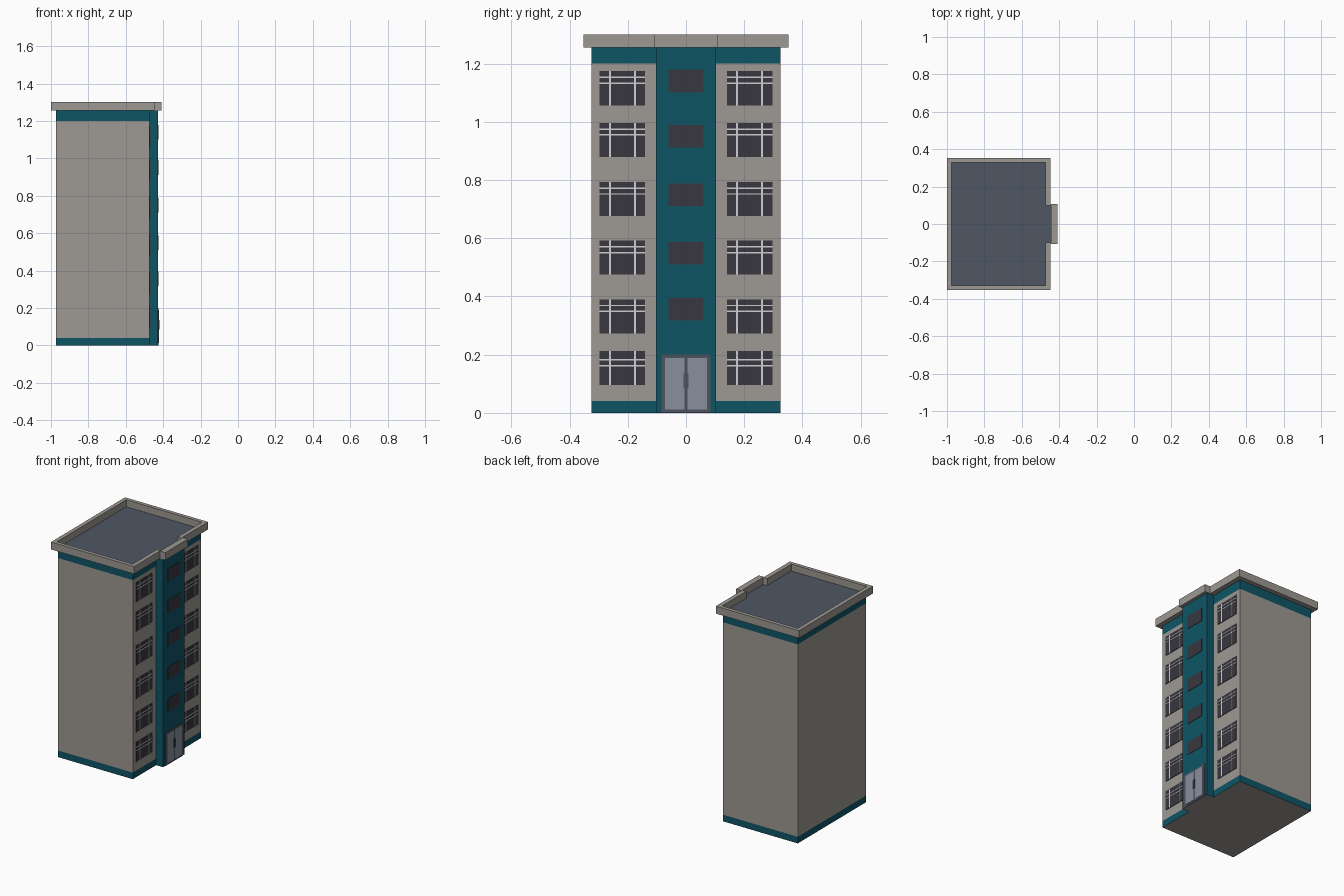
import bpy
import bmesh

cube = bpy.data.objects.get("Cube")
if cube:
    bpy.data.objects.remove(cube, do_unlink=True)


def make_material(name, rgb):
    linear = [((c / 255 + 0.055) / 1.055) ** 2.4 for c in rgb] + [1]
    mat = bpy.data.materials.new(name)
    mat.use_nodes = True
    mat.diffuse_color = linear
    bsdf = mat.node_tree.nodes["Principled BSDF"]
    bsdf.inputs["Base Color"].default_value = linear
    return mat


STONE = make_material("warm grey stone", (157, 152, 146))
TEAL = make_material("dark teal paint", (14, 85, 101))
ROOFING = make_material("slate roofing", (79, 87, 99))
DARK_GLASS = make_material("dark window glass", (56, 55, 63))
BAR = make_material("pale window bar", (208, 208, 212))
DOOR_FRAME = make_material("door frame grey", (78, 83, 95))
DOOR_GLASS = make_material("door glass", (136, 143, 159))


def finish(name, bm, mats):
    bmesh.ops.recalc_face_normals(bm, faces=bm.faces)
    mesh = bpy.data.meshes.new(name)
    bm.to_mesh(mesh)
    bm.free()
    for mat in mats:
        mesh.materials.append(mat)
    obj = bpy.data.objects.new(name, mesh)
    bpy.context.collection.objects.link(obj)
    return obj


def ring(bm, outline, z):
    return [bm.verts.new((x, y, z)) for x, y in outline]


def bridge(bm, a, b, mat=0):
    n = len(a)
    for i in range(n):
        j = (i + 1) % n
        bm.faces.new((a[i], a[j], b[j], b[i])).material_index = mat


def add_box(bm, x, y, z, mat=0):
    """Box from (low, high) pairs."""
    low = ring(bm, [(x[0], y[0]), (x[1], y[0]), (x[1], y[1]), (x[0], y[1])], z[0])
    high = ring(bm, [(v.co.x, v.co.y) for v in low], z[1])
    bridge(bm, low, high, mat)
    for cap in (low, high):
        bm.faces.new(cap).material_index = mat


def stepped_outline(back, wall, bump, side, bump_side):
    """Rectangle with a central step on the +x side."""
    half = [(back, side), (wall, side), (wall, bump_side), (bump, bump_side)]
    return half + [(x, -y) for x, y in reversed(half)]


# Main block: teal plinth and frieze, stone between
BACK, WALL, TOWER, SIDE = -0.973, -0.474, -0.428, 0.325
EAVES, TOP = 1.255, 1.30
block = [(BACK, -SIDE), (WALL, -SIDE), (WALL, SIDE), (BACK, SIDE)]
bm = bmesh.new()
rings = [ring(bm, block, z) for z in (0, 0.04, 1.2, EAVES)]
for i, mat in enumerate((1, 0, 1)):
    bridge(bm, rings[i], rings[i + 1], mat)
bm.faces.new(rings[0])
bm.faces.new(rings[-1])
finish("main_block", bm, [STONE, TEAL])

# Stair tower, with a stone underside
bm = bmesh.new()
add_box(bm, (WALL - 0.01, TOWER), (-0.103, 0.103), (0, EAVES))
bm.normal_update()
for face in bm.faces:
    if face.calc_center_median().z < 0.01:
        face.material_index = 1
finish("stair_tower", bm, [TEAL, STONE])

# Parapet and sunken roof
outer = stepped_outline(-1, -0.446, -0.409, 0.3525, 0.108)
inner = stepped_outline(-0.976, -0.472, -0.445, 0.33, 0.1)
bm = bmesh.new()
rings = [ring(bm, outer, EAVES), ring(bm, outer, TOP),
         ring(bm, inner, TOP), ring(bm, inner, EAVES + 0.003)]
for a, b in zip(rings, rings[1:]):
    bridge(bm, a, b)
bm.faces.new(rings[0])
bm.faces.new(rings[-1]).material_index = 1
finish("parapet_roof", bm, [STONE, ROOFING])

# Wing windows: glass plate with crossing bars
WINDOW_TOPS = (0.212, 0.39, 0.592, 0.793, 0.996, 1.174)
for side, name in ((-1, "right"), (1, "left")):
    for floor, top in enumerate(WINDOW_TOPS):
        bm = bmesh.new()
        mid, bottom = side * 0.2185, top - 0.117
        left, right = mid - 0.078, mid + 0.078
        add_box(bm, (WALL - 0.002, WALL + 0.003), (left, right), (bottom, top))
        bar_x = (WALL, WALL + 0.005)
        for y in (mid - 0.043, mid + 0.043):
            add_box(bm, bar_x, (y - 0.003, y + 0.003), (bottom, top), 1)
        drop = 0.03 if floor == 0 else 0.021
        for z in (top - drop, top - drop - 0.02):
            add_box(bm, bar_x, (left, right), (z - 0.0025, z + 0.0025), 1)
        finish(f"wing_window_{name}_{floor + 1}", bm, [DARK_GLASS, BAR])

# Tower windows
for floor, mid in enumerate((0.356, 0.548, 0.75, 0.951, 1.14)):
    bm = bmesh.new()
    add_box(bm, (TOWER - 0.002, TOWER + 0.002), (-0.06, 0.06),
            (mid - 0.039, mid + 0.039))
    finish(f"tower_window_{floor + 1}", bm, [DARK_GLASS])

# Entrance: frame, two glazed leaves and pull handles
bm = bmesh.new()
add_box(bm, (TOWER - 0.002, TOWER + 0.003), (-0.085, 0.085), (0, 0.2))
for side in (-1, 1):
    leaf = sorted((side * 0.006, side * 0.072))
    add_box(bm, (TOWER, TOWER + 0.005), leaf, (0.012, 0.189), 1)
    pull = sorted((side * 0.003, side * 0.009))
    add_box(bm, (TOWER, TOWER + 0.008), pull, (0.085, 0.135))
finish("entrance_door", bm, [DOOR_FRAME, DOOR_GLASS])
